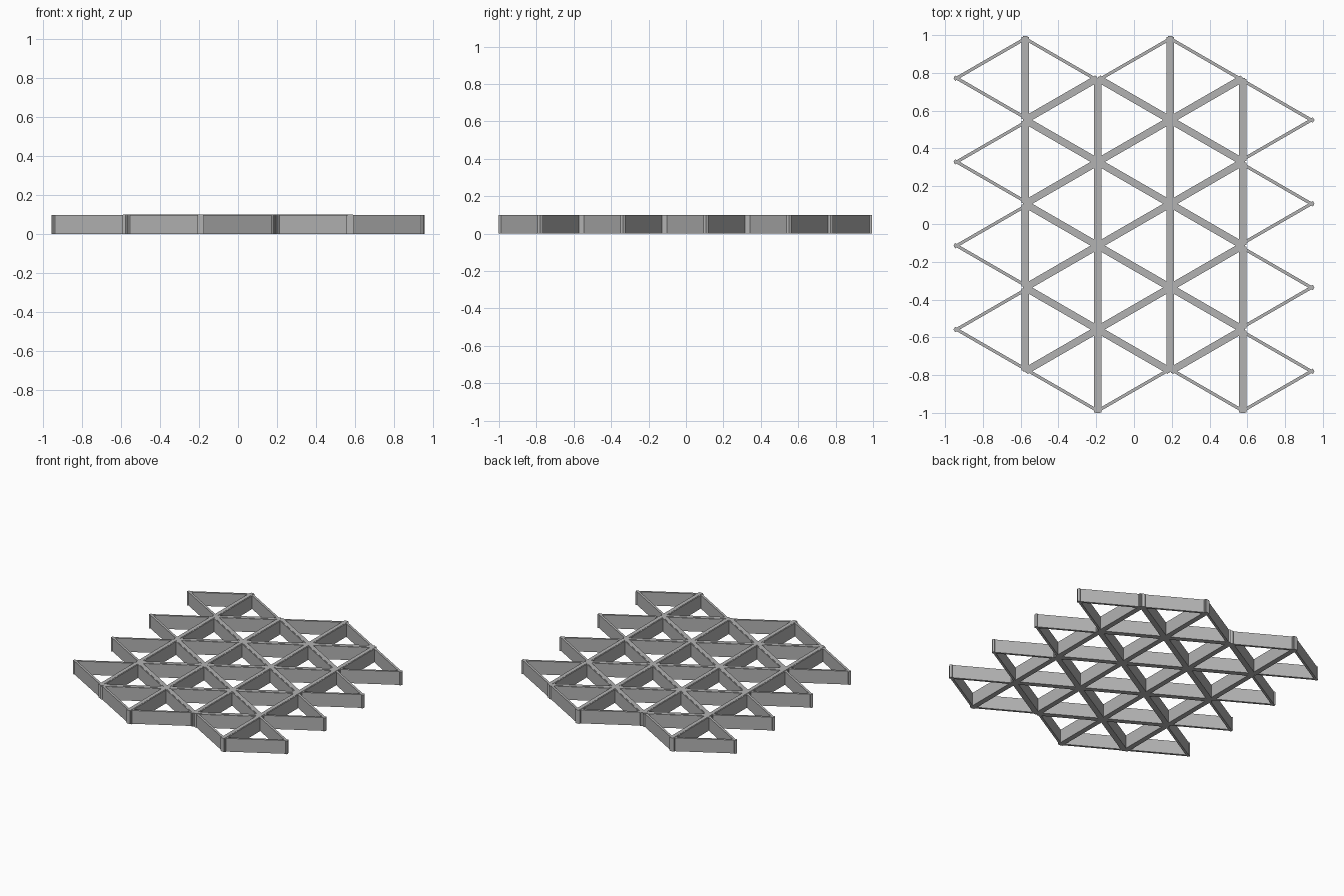
import bpy, bmesh, math
from mathutils import Vector

if "Cube" in bpy.data.objects:
    bpy.data.objects.remove(bpy.data.objects["Cube"])

SIDE = 0.4435                      # triangle edge length
H = SIDE * math.sqrt(3) / 2        # triangle height, column spacing
WALL, GAP = 0.0165, 0.0025         # frame wall thickness, clearance around each frame
TOP = 0.098                        # frame height
STRIP = 0.025                      # joining strip width

metal = bpy.data.materials.new("grey metal")
metal.diffuse_color = (0.45, 0.45, 0.45, 1)
metal.use_nodes = True
metal.node_tree.nodes["Principled BSDF"].inputs["Base Color"].default_value = metal.diffuse_color


def node(col, row):
    """Lattice point; odd columns are staggered half a step down."""
    y = 0.994 - row * SIDE - (0 if col % 2 else SIDE / 2)
    return Vector(((col - 2.5) * H, y, 0))


def add_bar(bm, a, b, lo, hi, z0, z1):
    """Box along a-b, spanning lo..hi sideways (left of the direction)."""
    d = (b - a).normalized()
    n = Vector((-d.y, d.x, 0))
    rings = []
    for z in (z0, z1):
        rings.append([bm.verts.new(p + n * o + Vector((0, 0, z)))
                      for p, o in ((a, lo), (b, lo), (b, hi), (a, hi))])
    low, up = rings
    bm.faces.new(low[::-1])
    bm.faces.new(up)
    for i in range(4):
        j = (i + 1) % 4
        bm.faces.new((low[i], low[j], up[j], up[i]))


def finish(bm, name):
    mesh = bpy.data.meshes.new(name)
    bm.to_mesh(mesh)
    bm.free()
    mesh.materials.append(metal)
    bpy.context.collection.objects.link(bpy.data.objects.new(name, mesh))


# Triangles in each column gap: left-pointing and right-pointing, four of each
triangles = []
for c in range(5):
    for r in range(4):
        if c < 4:                  # upright side on the right, tip on the left
            tip = r if c % 2 == 0 else r + 1
            triangles.append((node(c, tip), node(c + 1, r + 1), node(c + 1, r)))
        if c > 0:                  # upright side on the left, tip on the right
            tip = r if c % 2 else r + 1
            triangles.append((node(c + 1, tip), node(c, r), node(c, r + 1)))

# Triangular frames: three full-length walls crossing at the corners
edges = {}
for k, tri in enumerate(triangles):
    bm = bmesh.new()
    centre = sum(tri, Vector()) / 3
    shrink = 1 - GAP / (H / 3)
    pts = [centre + (p - centre) * shrink for p in tri]
    for i in range(3):
        j = (i + 1) % 3
        add_bar(bm, pts[i], pts[j], 0, WALL, 0, TOP)
        key = frozenset((round(p.x, 3), round(p.y, 3)) for p in (tri[i], tri[j]))
        edges.setdefault(key, []).append((tri[i], tri[j]))
    finish(bm, f"triangle_frame_{k + 1}")

# Joining strips wherever two frames share a side
bm = bmesh.new()
for pairs in edges.values():
    if len(pairs) == 2:
        a, b = pairs[0]
        add_bar(bm, a, b, -STRIP / 2, STRIP / 2, 0, 0.1)
finish(bm, "joining_strips")
